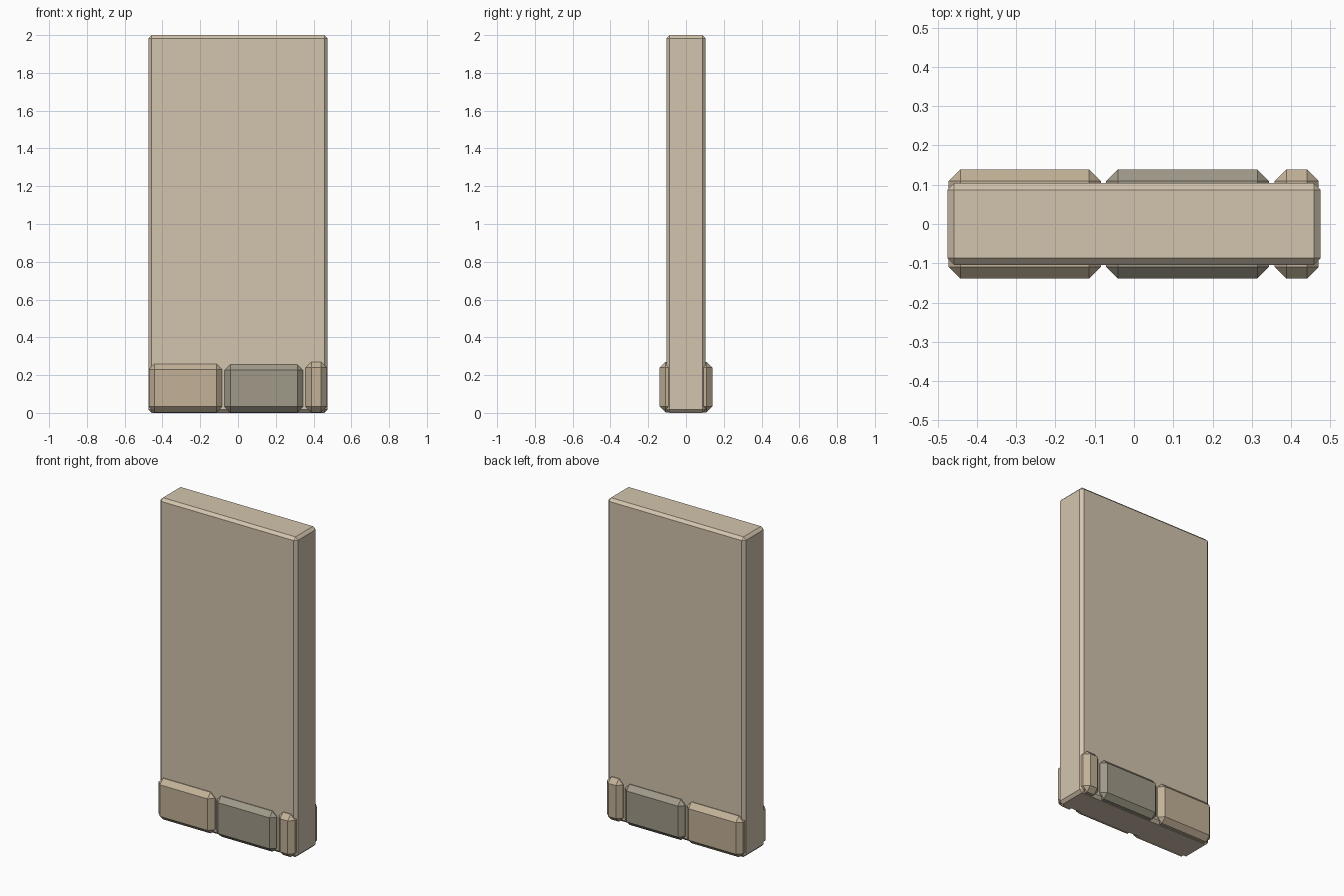
import bpy, bmesh
from mathutils import Vector

if "Cube" in bpy.data.objects:
    bpy.data.objects.remove(bpy.data.objects["Cube"])


def material(name, rgb):
    mat = bpy.data.materials.new(name)
    mat.diffuse_color = (*rgb, 1)
    mat.use_nodes = True
    mat.node_tree.nodes["Principled BSDF"].inputs["Base Color"].default_value = mat.diffuse_color
    return mat


def chamfered_box(name, lo, hi, chamfer, mat):
    lo, hi = Vector(lo), Vector(hi)
    bm = bmesh.new()
    bmesh.ops.create_cube(bm, size=1)
    bmesh.ops.scale(bm, vec=hi - lo, verts=bm.verts)
    bmesh.ops.translate(bm, vec=(lo + hi) / 2, verts=bm.verts)
    bmesh.ops.bevel(bm, geom=bm.edges[:], offset=chamfer, segments=1,
                    offset_type='OFFSET', profile=0.5, affect='EDGES')
    # For a right angle, OFFSET measures along each adjoining face
    mesh = bpy.data.meshes.new(name)
    bm.to_mesh(mesh)
    bm.free()
    mesh.materials.append(mat)
    obj = bpy.data.objects.new(name, mesh)
    bpy.context.collection.objects.link(obj)
    return obj


plaster = material("plaster", (0.65, 0.55, 0.42))
stone = material("stone", (0.54, 0.44, 0.31))
dark_stone = material("dark_stone", (0.35, 0.32, 0.25))

# Tall wall panel
chamfered_box("wall_panel", (-0.475, -0.104, 0), (0.475, 0.104, 2), 0.017, plaster)

# Base stones run right through the wall and show on both faces
stones = [
    ("base_stone_left", -0.472, -0.084, 0.26, stone),
    ("base_stone_middle", -0.071, 0.344, 0.256, dark_stone),
    ("base_stone_right", 0.358, 0.470, 0.27, stone),
]
for name, x0, x1, top, mat in stones:
    chamfered_box(name, (x0, -0.139, 0.003), (x1, 0.139, top), 0.03, mat)
